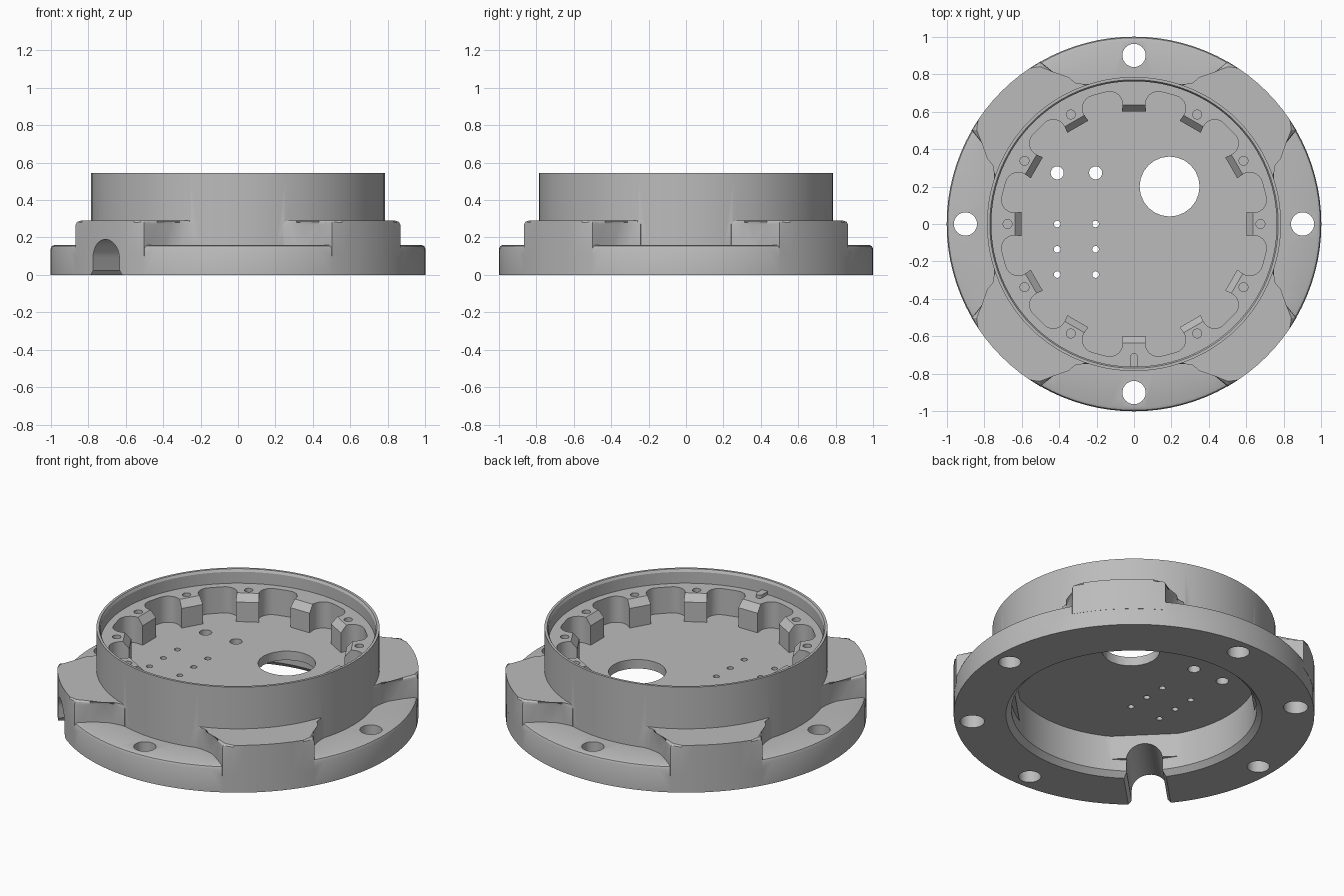
import bpy, bmesh
from math import cos, sin, radians, pi
from mathutils import Matrix, Vector

old = bpy.data.objects.get("Cube")
if old:
    bpy.data.objects.remove(old, do_unlink=True)

grey = bpy.data.materials.new("plain grey")
grey.use_nodes = True
grey.diffuse_color = (0.5, 0.5, 0.5, 1)
grey.node_tree.nodes["Principled BSDF"].inputs["Base Color"].default_value = (0.5, 0.5, 0.5, 1)


def polar(r, deg):
    return Vector((r * cos(radians(deg)), r * sin(radians(deg))))


def make(name, bm):
    bmesh.ops.recalc_face_normals(bm, faces=bm.faces)
    me = bpy.data.meshes.new(name)
    bm.to_mesh(me)
    bm.free()
    ob = bpy.data.objects.new(name, me)
    bpy.context.collection.objects.link(ob)
    me.materials.append(grey)
    return ob


def prism(bm, outline, z0, z1, matrix=Matrix()):
    """Extrude a flat outline between two heights."""
    low = [bm.verts.new(matrix @ Vector((p[0], p[1], z0))) for p in outline]
    top = [bm.verts.new(matrix @ Vector((p[0], p[1], z1))) for p in outline]
    n = len(low)
    bm.faces.new(low[::-1])
    bm.faces.new(top)
    for i in range(n):
        j = (i + 1) % n
        bm.faces.new((low[i], low[j], top[j], top[i]))
    return top


def drill(bm, x, y, r, z0, z1, sides=32):
    prism(bm, [Vector((x, y)) + polar(r, 360 * k / sides) for k in range(sides)], z0, z1)


def lathe(name, profile, steps):
    """Spin a profile whose two ends lie on the axis."""
    bm = bmesh.new()
    verts = [bm.verts.new((r, 0, z)) for r, z in profile]
    edges = [bm.edges.new(pair) for pair in zip(verts, verts[1:])]
    bmesh.ops.spin(bm, geom=verts + edges, axis=(0, 0, 1), cent=(0, 0, 0),
                   angle=2 * pi, steps=steps, use_duplicate=False)
    bmesh.ops.remove_doubles(bm, verts=bm.verts, dist=1e-4)
    return make(name, bm)


def combine(target, tool, operation):
    mod = target.modifiers.new("combine", "BOOLEAN")
    mod.operation, mod.solver, mod.object = operation, "EXACT", tool
    bpy.context.view_layer.objects.active = target
    bpy.ops.object.modifier_apply(modifier=mod.name)
    bpy.data.objects.remove(tool, do_unlink=True)


# Flange, upright collar, ledge and hollow underside
housing = lathe("housing", [
    (0, .245), (.68, .245), (.68, .03), (.71, 0), (1, 0), (1, .14), (.994, .154), (.98, .16),
    (.785, .16), (.785, .545), (.77, .545), (.762, .53), (.762, .46), (0, .46)], 96)

# Four raised pads on the diagonals, flaring into the collar
side = [(.92, 17), (.845, 19.8), (.815, 22.5), (.797, 24.8), (.787, 27), (.74, 28)]
bm = bmesh.new()
for k in range(4):
    mid = 45 + 90 * k
    outline = [polar(1.001, mid + 3.75 * i) for i in range(-4, 5)]
    outline += [polar(r, mid + a) for r, a in side]
    outline += [polar(r, mid - a) for r, a in reversed(side)]
    prism(bm, outline, .1, .29)
rim = [e for e in bm.edges
       if all(v.co.z > .28 and v.co.xy.length > .75 for v in e.verts)]
bmesh.ops.bevel(bm, geom=rim, offset=.022, segments=2, profile=.5, affect="EDGES")
combine(housing, make("pads", bm), "UNION")

# Locating key on the ledge
bm = bmesh.new()
key = [(.02, -.775), (.02, -.71)] + [Vector((0, -.71)) + polar(.02, a) for a in range(30, 180, 30)]
prism(bm, key + [(-.02, -.71), (-.02, -.775)], .44, .48)
combine(housing, make("key", bm), "UNION")

# Scalloped well: twelve rounded pockets between flat-tipped teeth
outline = []
for k in range(12):
    turn = Matrix.Rotation(radians(15 + 30 * k), 2)
    half = [Vector((.596, -.0925))]
    half += [Vector((.65, -.04)) + polar(.069, a) for a in range(-105, 1, 15)]
    pocket = half + [Vector((p.x, -p.y)) for p in reversed(half)]
    outline += [turn @ p for p in pocket]
bm = bmesh.new()
prism(bm, outline, .30, .7)
combine(housing, make("well", bm), "DIFFERENCE")

# Sloping tips of the teeth
bm = bmesh.new()
bmesh.ops.create_cone(bm, cap_ends=True, segments=12, radius1=.565 / cos(pi / 12),
                      radius2=.67 / cos(pi / 12), depth=.12,
                      matrix=Matrix.Translation((0, 0, .44)) @ Matrix.Rotation(pi / 12, 4, "Z"))
# Turn the cone so that its flats face the teeth
flat = min(bm.faces, key=lambda f: abs(f.normal.y) + abs(f.normal.z) - f.normal.x)
if abs(flat.calc_center_median().y) > .01:
    bmesh.ops.rotate(bm, verts=bm.verts, matrix=Matrix.Rotation(pi / 12, 3, "Z"))
# Keep the cutter clear of the well floor
combine(housing, make("tip_slopes", bm), "DIFFERENCE")

# Arched cable slot through the flange, with a flared foot
d = radians(225)
frame = Matrix(((-sin(d), 0, cos(d), 0), (cos(d), 0, sin(d), 0), (0, 1, 0, 0), (0, 0, 0, 1)))
arch = [Vector((0, .09)) + polar(.1, a) for a in range(0, 181, 12)]
bm = bmesh.new()
prism(bm, [(.13, -.02), (.118, 0), (.1, .025)] + arch
      + [(-.1, .025), (-.118, 0), (-.13, -.02)], .5, 1.1, frame)
combine(housing, make("slot", bm), "DIFFERENCE")

# Holes: flange bolts, blind sockets, ledge screws, floor openings
bm = bmesh.new()
for a in range(0, 360, 90):
    drill(bm, *polar(.9, a), .062, -.1, .4)
for a in (135, 315):
    drill(bm, *polar(.9, a), .068, -.1, .12)
for a in range(0, 360, 30):
    if a % 180 != 90:
        drill(bm, *polar(.675, a), .024, .34, .6, 16)
drill(bm, .19, .2, .16, .1, .4, 24)
for x in (-.41, -.205):
    drill(bm, x, .273, .035, .1, .4, 20)
    for y in (0, -.135, -.27):
        drill(bm, x, y, .018, .1, .4, 12)
combine(housing, make("holes", bm), "DIFFERENCE")

# Smooth the round walls, keep the edges crisp
bpy.ops.object.select_all(action="DESELECT")
housing.select_set(True)
bpy.context.view_layer.objects.active = housing
bpy.ops.object.shade_smooth_by_angle(angle=radians(25))
